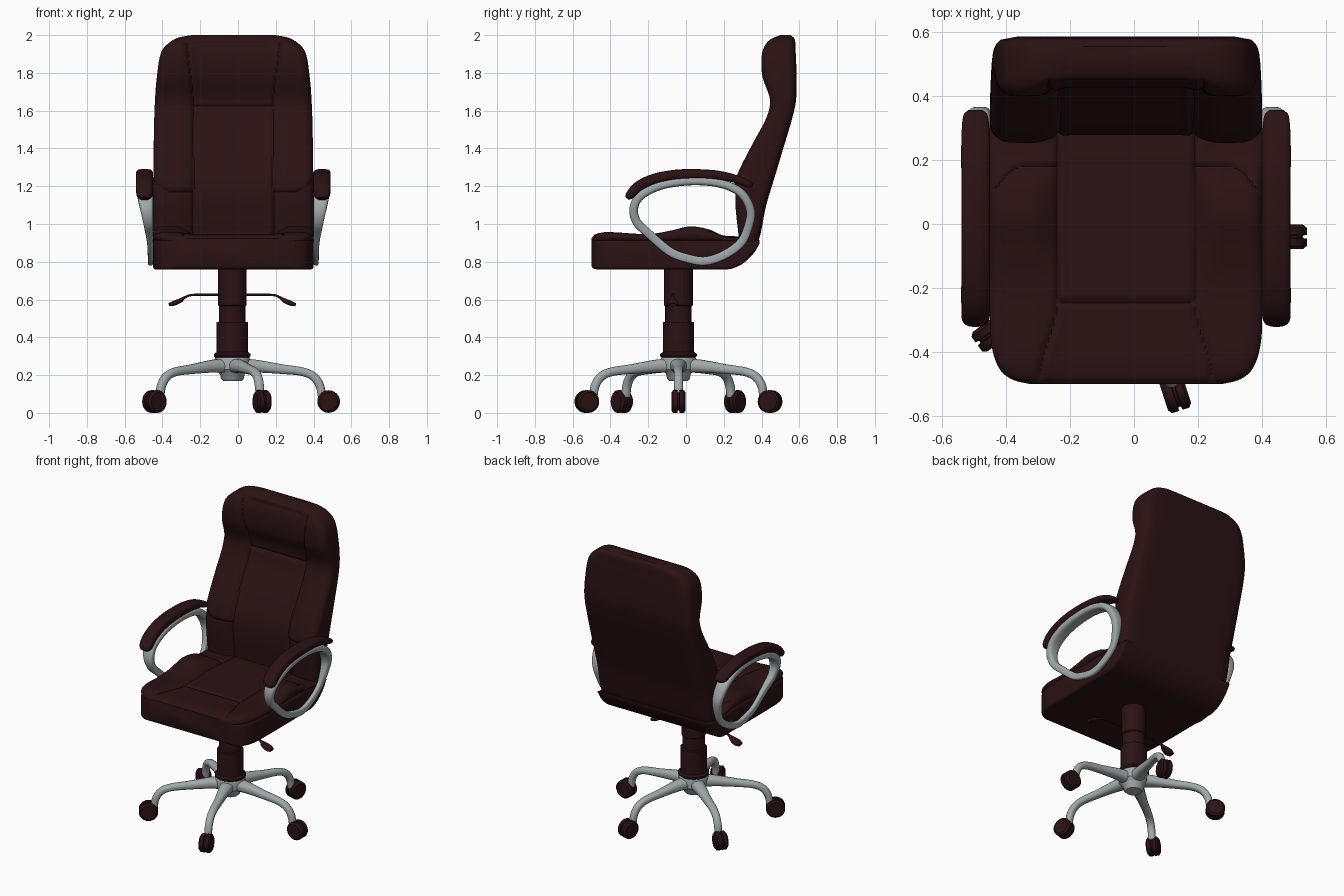
import bpy, bmesh, math
from mathutils import Vector, Matrix

if "Cube" in bpy.data.objects:
    bpy.data.objects.remove(bpy.data.objects["Cube"])

CX = -0.025                      # centre line of the upholstery
BX, BY = -0.03, -0.04            # centre of the swivel base


def material(name, rgb):
    m = bpy.data.materials.new(name)
    m.diffuse_color = (*rgb, 1)
    m.use_nodes = True
    m.node_tree.nodes["Principled BSDF"].inputs["Base Color"].default_value = m.diffuse_color
    return m


LEATHER = material("dark maroon", (0.024, 0.006, 0.007))
METAL = material("silver grey", (0.36, 0.40, 0.41))


def curve(tab, t):
    """Smooth interpolation through (t, value) pairs."""
    t = min(max(t, tab[0][0]), tab[-1][0])
    n = len(tab)
    i = next((k for k in range(n - 1) if t <= tab[k + 1][0]), n - 2)

    def slope(k):
        a, b = tab[max(k - 1, 0)], tab[min(k + 1, n - 1)]
        return (b[1] - a[1]) / (b[0] - a[0])
    (t0, v0), (t1, v1) = tab[i], tab[i + 1]
    d = t1 - t0
    s = (t - t0) / d
    return ((2*s**3 - 3*s*s + 1) * v0 + (s**3 - 2*s*s + s) * d * slope(i)
            + (3*s*s - 2*s**3) * v1 + (s**3 - s*s) * d * slope(i + 1))


def step(x, a, b):
    s = min(max((x - a) / (b - a), 0), 1)
    return s * s * (3 - 2 * s)


def seam(d):
    return 0.013 * math.exp(-(d / 0.009) ** 2)


def finish(name, rings, mat, closed=False, angle=40):
    """Skin a list of point rings into a smooth object."""
    bm = bmesh.new()
    vs = [[bm.verts.new(p) for p in r] for r in rings]
    n, m = len(vs), len(vs[0])
    for i in range(n if closed else n - 1):
        a, b = vs[i], vs[(i + 1) % n]
        for j in range(m):
            k = (j + 1) % m
            bm.faces.new((a[j], a[k], b[k], b[j]))
    if not closed:
        bm.faces.new(vs[0])
        bm.faces.new(vs[-1])
    bmesh.ops.remove_doubles(bm, verts=bm.verts, dist=1e-5)
    bmesh.ops.recalc_face_normals(bm, faces=bm.faces)
    me = bpy.data.meshes.new(name)
    bm.to_mesh(me)
    bm.free()
    me.materials.append(mat)
    ob = bpy.data.objects.new(name, me)
    bpy.context.collection.objects.link(ob)
    bpy.ops.object.select_all(action='DESELECT')
    ob.select_set(True)
    bpy.context.view_layer.objects.active = ob
    bpy.ops.object.shade_smooth_by_angle(angle=math.radians(angle))
    return ob


def pillow(name, lo, hi, width, top, bottom, r, place, rows=130, cols=90):
    """Upholstered block: rows along t, padded top face, rounded side edges."""
    edge = [0.965, 0.98, 0.99, 0.997, 1.0]
    mid = [-0.95 + 1.9 * k / cols for k in range(cols + 1)]
    us = [-e for e in reversed(edge)] + mid + edge
    low = edge[::-1] + mid[::-6] + [-e for e in edge]
    rings = []
    for k in range(rows + 1):
        f = k / rows
        t = lo + (hi - lo) * (0.6 * f + 0.4 * (0.5 - 0.5 * math.cos(math.pi * f)))
        w = width(t)

        def point(u, up):
            x = u * w
            a, b = top(t, x), bottom(t)
            q = max(0, (abs(x) - (w - r)) / r)
            drop = (1 - math.sqrt(max(0, 1 - q * q))) * min(r, abs(a - b) / 2.05)
            sign = 1 if a > b else -1
            return place(x, t, a - sign * drop if up else b + sign * drop)
        rings.append([point(u, True) for u in us] + [point(u, False) for u in low])
    return finish(name, rings, LEATHER)


def sweep(name, pts, place, mat, lateral=None, closed=False, sub=6, sides=16, power=0.6):
    """Sweep a rounded section along (a, b, half height, half width) points."""
    n = len(pts)
    ext = pts[-2:] + pts + pts[:3] if closed else pts
    off = 2 if closed else 0
    tabs = [[(i, p[c]) for i, p in enumerate(ext)] for c in range(4)]
    total = n * sub if closed else (n - 1) * sub + 1
    rings = []
    for k in range(total):
        t = off + k / sub
        a, b, h, w = (curve(tb, t) for tb in tabs)
        e = 0.01
        tan = Vector((curve(tabs[0], t + e) - curve(tabs[0], t - e),
                      curve(tabs[1], t + e) - curve(tabs[1], t - e))).normalized()
        c = 0
        if lateral:
            c, w2 = lateral(b)
            w *= w2
        ring = []
        for j in range(sides):
            th = 2 * math.pi * (j + 0.5) / sides
            cs, sn = math.cos(th), math.sin(th)
            p = math.copysign(abs(cs) ** power, cs) * h
            q = math.copysign(abs(sn) ** power, sn) * w
            ring.append(place(a - tan.y * p, b + tan.x * p, c + q))
        rings.append(ring)
    return finish(name, rings, mat, closed, 50)


def lathe(name, prof, mat, matrix, sides=32):
    rings = [[matrix @ Vector((r * math.cos(2 * math.pi * j / sides),
                               r * math.sin(2 * math.pi * j / sides), h))
              for j in range(sides)] for r, h in prof]
    return finish(name, rings, mat, angle=35)


# Backrest: curved profile, raised side bolsters, headrest, stitched seams
B_FRONT = [(0.90, 0.27), (0.95, 0.265), (1.1, 0.25), (1.2, 0.255), (1.27, 0.275),
           (1.42, 0.35), (1.55, 0.42), (1.63, 0.445), (1.68, 0.44), (1.78, 0.405),
           (1.88, 0.40), (1.94, 0.415), (1.98, 0.45), (2.0, 0.50)]
B_REAR = [(0.90, 0.38), (0.95, 0.395), (1.1, 0.425), (1.25, 0.47), (1.4, 0.515),
          (1.57, 0.565), (1.66, 0.583), (1.8, 0.585), (1.92, 0.58), (1.98, 0.575), (2.0, 0.555)]
B_WIDTH = [(0.90, 0.42), (1.0, 0.425), (1.5, 0.42), (1.7, 0.412), (1.8, 0.402),
           (1.88, 0.39), (1.93, 0.37), (1.97, 0.325), (1.99, 0.28), (2.0, 0.22)]


def back_front(z, x):
    ax = abs(x)
    line = 0.21 + 0.035 * step(z, 1.6, 2.0)
    fade = 1 - step(z, 1.95, 1.99)
    y = curve(B_FRONT, z) + 0.028 * (1 - step(ax, 0.17, 0.29)) * fade
    y += seam(ax - line) * fade
    if ax < line:
        y += seam(z - 1.62)
    else:
        hem = 1.17 + 0.08 * max(0, (ax - 0.33) / 0.1) ** 2
        y += seam(z - hem) + 0.012 * step(hem - z, 0, 0.02)
    return y


pillow("backrest", 0.90, 2.0, lambda z: curve(B_WIDTH, z), back_front,
       lambda z: curve(B_REAR, z), 0.05, lambda x, t, d: (CX + x, d, t))

# Seat base and padded seat cushion
S_WIDTH = [(-0.50, 0.30), (-0.49, 0.345), (-0.47, 0.38), (-0.44, 0.402), (-0.39, 0.418),
           (-0.32, 0.425), (0.40, 0.425)]
S_UNDER = [(-0.50, 0.775), (-0.49, 0.764), (-0.47, 0.76), (0.22, 0.76), (0.25, 0.766),
           (0.30, 0.79), (0.35, 0.835), (0.375, 0.87), (0.39, 0.90)]
S_TOP = [(-0.50, 0.925), (-0.48, 0.945), (-0.42, 0.957), (-0.2, 0.947), (-0.08, 0.965),
         (0.02, 0.987), (0.12, 0.972), (0.18, 0.945), (0.24, 0.93), (0.33, 0.925)]
S_MID = [(-0.50, 0.922), (-0.48, 0.937), (-0.42, 0.944), (0.2, 0.938), (0.33, 0.93)]


def seat_top(y, x):
    ax = abs(x)
    line = 0.215 + 0.055 * step(-y, 0.245, 0.49)
    s = step(ax, 0.19, 0.30)
    z = curve(S_TOP, y) * s + curve(S_MID, y) * (1 - s)
    g = seam(ax - line)
    if ax < line:
        g += seam(y + 0.245)
    else:
        g += seam(y - 0.18 + 0.1 * max(0, (ax - 0.31) / 0.115) ** 2)
    return z - g * 0.8 * step(y, -0.5, -0.47)


def flat(x, t, d):
    return (CX + x, t, d)


pillow("seat_base", -0.50, 0.39, lambda y: curve(S_WIDTH, y), lambda y, x: 0.914,
       lambda y: curve(S_UNDER, y), 0.018, flat, 70, 24)
pillow("seat_cushion", -0.50, 0.33, lambda y: curve(S_WIDTH, y), seat_top,
       lambda y: 0.902, 0.05, flat)

# Armrests: closed metal loop with a padded top, on both sides
LOOP = [(-0.277, 1.08), (-0.24, 1.15), (-0.13, 1.205), (0.03, 1.228), (0.18, 1.215),
        (0.29, 1.165), (0.342, 1.07), (0.325, 0.97), (0.285, 0.895), (0.20, 0.835),
        (0.10, 0.804), (0.0, 0.82), (-0.09, 0.857), (-0.205, 0.955), (-0.26, 1.01)]
OUTER = [(0.78, 0.452), (0.9, 0.456), (1.0, 0.475), (1.15, 0.508), (1.25, 0.51)]
PAD = [(-0.312, 1.135, 0.012, 0.025), (-0.295, 1.155, 0.024, 0.042), (-0.25, 1.2, 0.028, 0.045),
       (-0.17, 1.238, 0.028, 0.045), (-0.07, 1.258, 0.028, 0.045), (0.03, 1.264, 0.027, 0.045),
       (0.15, 1.26, 0.025, 0.045), (0.25, 1.242, 0.022, 0.045), (0.33, 1.212, 0.018, 0.04),
       (0.353, 1.2, 0.008, 0.025)]


def loop_width(z):
    o = curve(OUTER, z)
    return (o + 0.424) / 2, (o - 0.424) / 2


for side, tag in ((1, "right"), (-1, "left")):
    sweep(tag + "_arm_loop", [(y, z, 0.023, 1.0) for y, z in LOOP],
          lambda a, b, c: (CX + side * c, a, b), METAL, loop_width, closed=True)
    sweep(tag + "_arm_pad", PAD, lambda a, b, c: (CX + side * (0.47 + c), a, b), LEATHER)
    # Height and tilt levers under the seat
    sweep(tag + "_lever", [(0.0, 0.625, 0.006, 0.007), (0.2, 0.625, 0.006, 0.007),
                           (0.25, 0.612, 0.007, 0.008), (0.275, 0.595, 0.012, 0.022),
                           (0.31, 0.58, 0.013, 0.03), (0.336, 0.572, 0.008, 0.02)],
          lambda a, b, c: (BX + side * a, -0.07 + c, b), LEATHER)

# Gas column and hub
centre = Matrix.Translation((BX, BY, 0))
lathe("gas_column", [(0, 0.29), (0.085, 0.29), (0.097, 0.30), (0.097, 0.312), (0.083, 0.322),
                     (0.083, 0.48), (0.07, 0.482), (0.07, 0.565), (0.076, 0.57),
                     (0.076, 0.77), (0, 0.77)], LEATHER, centre)
lathe("base_hub", [(0, 0.17), (0.05, 0.17), (0.06, 0.18), (0.065, 0.205), (0.09, 0.23),
                   (0.094, 0.285), (0.088, 0.297), (0, 0.297)], METAL, centre)

# Five curved legs with casters
LEG = [(0.03, 0.25, 0.04, 0.05), (0.13, 0.247, 0.034, 0.038), (0.26, 0.232, 0.026, 0.028),
       (0.37, 0.218, 0.023, 0.025), (0.43, 0.192, 0.023, 0.024), (0.463, 0.145, 0.023, 0.024),
       (0.475, 0.085, 0.022, 0.023)]
WHEEL = [(0, -0.038), (0.048, -0.038), (0.06, -0.028), (0.06, -0.006), (0.048, -0.004),
         (0.048, 0.004), (0.06, 0.006), (0.06, 0.028), (0.048, 0.038), (0, 0.038)]
for i in range(5):
    turn = centre @ Matrix.Rotation(math.radians(72 * i), 4, 'Z')
    sweep(f"base_leg_{i + 1}", LEG, lambda a, b, c: turn @ Vector((a, c, b)), METAL, power=0.85)
    lathe(f"caster_{i + 1}", WHEEL, LEATHER,
          turn @ Matrix.Translation((0.51, 0, 0.06)) @ Matrix.Rotation(math.pi / 2, 4, 'X'), 24)
